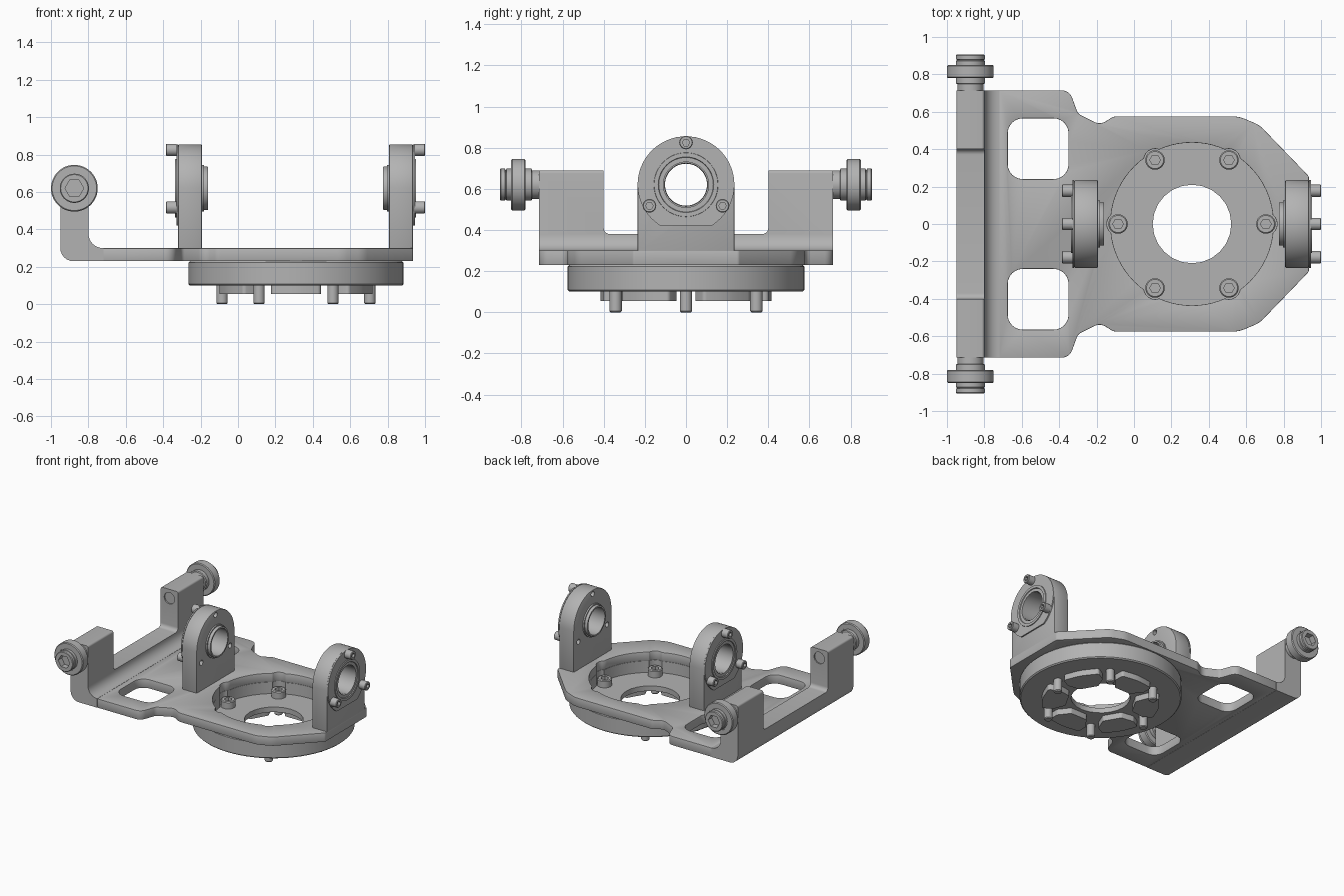
import bpy, bmesh
from math import sin, cos, tan, pi, radians
from mathutils import Matrix, Vector

if "Cube" in bpy.data.objects:
    bpy.data.objects.remove(bpy.data.objects["Cube"])

mat = bpy.data.materials.new("machined grey")
mat.use_nodes = True
GREY = (0.45, 0.45, 0.45, 1)
mat.diffuse_color = GREY
mat.node_tree.nodes["Principled BSDF"].inputs["Base Color"].default_value = GREY

# Frames mapping local z to a world axis
Z = Matrix.Identity(4)
X = Matrix(((0, 0, 1, 0), (1, 0, 0, 0), (0, 1, 0, 0), (0, 0, 0, 1)))   # local (y, z, x)
Y = Matrix(((1, 0, 0, 0), (0, 0, 1, 0), (0, 1, 0, 0), (0, 0, 0, 1)))   # local (x, z, y)
parts = []


def finish(name, bm, frame):
    bmesh.ops.transform(bm, matrix=frame, verts=bm.verts)
    bmesh.ops.recalc_face_normals(bm, faces=bm.faces)
    mesh = bpy.data.meshes.new(name)
    bm.to_mesh(mesh)
    bm.free()
    mesh.materials.append(mat)
    obj = bpy.data.objects.new(name, mesh)
    bpy.context.collection.objects.link(obj)
    parts.append(obj)
    return obj


def prism(name, pts, a, b, frame=Z):
    bm = bmesh.new()
    face = bm.faces.new([bm.verts.new((p[0], p[1], a)) for p in pts])
    top = bmesh.ops.extrude_face_region(bm, geom=[face])["geom"]
    verts = [v for v in top if isinstance(v, bmesh.types.BMVert)]
    bmesh.ops.translate(bm, vec=(0, 0, b - a), verts=verts)
    return finish(name, bm, frame)


def lathe(name, profile, frame=Z, sides=48):
    bm = bmesh.new()
    rings = [[bm.verts.new((r * cos(2 * pi * i / sides), r * sin(2 * pi * i / sides), h))
              for i in range(sides)] for r, h in profile]
    for lo, hi in zip(rings, rings[1:]):
        for i in range(sides):
            j = (i + 1) % sides
            bm.faces.new((lo[i], lo[j], hi[j], hi[i]))
    bmesh.ops.remove_doubles(bm, verts=bm.verts, dist=1e-5)
    return finish(name, bm, frame)


def circle(r, n=48, cx=0, cy=0):
    return [(cx + r * cos(2 * pi * i / n), cy + r * sin(2 * pi * i / n)) for i in range(n)]


def rounded(corners, steps=6):
    """Polygon from (x, y, radius) corners with true arc fillets."""
    out = []
    for i, (x, y, r) in enumerate(corners):
        p = Vector((x, y))
        u = (Vector(corners[i - 1][:2]) - p).normalized()
        v = (Vector(corners[(i + 1) % len(corners)][:2]) - p).normalized()
        if r == 0:
            out.append(p)
            continue
        half = u.angle(v) / 2
        c = p + (u + v).normalized() * (r / sin(half))
        a, b = p + u * (r / tan(half)) - c, p + v * (r / tan(half)) - c
        sweep = a.angle_signed(b)
        for k in range(steps + 1):
            t = -sweep * k / steps
            out.append(c + Vector((a.x * cos(t) - a.y * sin(t), a.x * sin(t) + a.y * cos(t))))
    return out


def rect(x0, x1, y0, y1, r):
    return rounded([(x0, y0, r), (x1, y0, r), (x1, y1, r), (x0, y1, r)])


def bake(obj):
    graph = bpy.context.evaluated_depsgraph_get()
    obj.data = bpy.data.meshes.new_from_object(obj.evaluated_get(graph))
    obj.modifiers.clear()


def cut(obj, *cutters):
    for c in cutters:
        mod = obj.modifiers.new("cut", "BOOLEAN")
        mod.operation, mod.solver, mod.object = "DIFFERENCE", "EXACT", c
    bake(obj)


def drop(*cutters):
    for c in cutters:
        parts.remove(c)
        bpy.data.objects.remove(c)


def bevel(obj, width):
    mod = obj.modifiers.new("bevel", "BEVEL")
    mod.width, mod.segments, mod.limit_method = width, 2, "ANGLE"
    mod.angle_limit = radians(40)
    bake(obj)


def socket_screw(name, r, head, shaft_r, shaft, frame):
    """Cap screw with its seat at local z = 0 and the shaft below."""
    e = r * 0.12
    obj = lathe(name, [(0, -shaft), (shaft_r - e, -shaft), (shaft_r, e - shaft), (shaft_r, 0), (r, 0),
                       (r, head - e), (r - e, head), (0, head)], frame, 24)
    key = prism("key", circle(r * 0.55, 6), head * 0.4, head + 0.1, frame)
    cut(obj, key)
    drop(key)


CX, AXLE = 0.31, 0.62
centre = Matrix.Translation((CX, 0, 0))

# Base plate outline, upper half mirrored
half = [(0.935, 0.255, 0.02), (0.67, 0.53, 0.15), (0.56, 0.575, 0.15), (-0.11, 0.575, 0.06),
        (-0.18, 0.53, 0.06), (-0.3, 0.59, 0.04), (-0.345, 0.715, 0.06), (-0.72, 0.715, 0)]
plate = prism("base_plate", rounded(half + [(x, -y, r) for x, y, r in reversed(half)]), 0.23, 0.30)
for s in (-1, 1):
    y0, y1 = sorted((s * 0.24, s * 0.565))
    window = prism("window", rect(-0.675, -0.35, y0, y1, 0.08), 0.1, 0.5)
    cut(plate, window)
    drop(window)

# Round housing under the plate with a pocket notched for the screws
housing = lathe("round_housing", [(0, 0.10), (0.567, 0.10), (0.575, 0.108), (0.575, 0.222),
                                  (0.567, 0.23), (0, 0.23)], centre, 72)
pocket = prism("pocket", circle(0.435, 72), 0.14, 0.5, centre)
bore = prism("bore", circle(0.21, 24), 0, 0.5, centre)
cut(plate, pocket)
cut(housing, pocket, bore)
for k in range(6):
    a = k * pi / 3
    notch = prism("notch", circle(0.06, 20, 0.395 * cos(a), 0.395 * sin(a)), 0.14, 0.5, centre)
    cut(plate, notch)
    cut(housing, notch)
    drop(notch)
drop(pocket, bore)
bevel(plate, 0.005)

# Housing screws and wedge pads below
for k in range(6):
    spin = centre @ Matrix.Rotation(k * pi / 3, 4, "Z")
    socket_screw("housing_screw", 0.052, 0.055, 0.03, 0.14, spin @ Matrix.Translation((0.395, 0, 0.14)))
    pad = prism("wedge_pad", rounded([(0.24, -0.07, 0.02), (0.32, -0.133, 0.02), (0.40, -0.133, 0.02),
                                      (0.42, 0, 0.3), (0.40, 0.133, 0.02), (0.32, 0.133, 0.02),
                                      (0.24, 0.07, 0.02)], 4),
                0.055, 0.102, spin @ Matrix.Rotation(pi / 6, 4, "Z"))

# Bent side wall with two raised ends
wall = prism("side_wall", rounded([(-0.95, 0.23, 0.07), (-0.72, 0.23, 0), (-0.72, 0.30, 0),
                                   (-0.80, 0.30, 0.078), (-0.80, 0.69, 0.015), (-0.95, 0.69, 0.015)]),
             -0.715, 0.715, Y)
gap = prism("gap", rect(-0.40, 0.40, 0.38, 1.2, 0.03), -1.2, -0.7, X)
pin_hole = prism("pin_hole", circle(0.045, 24, -0.875, AXLE), -0.9, 0.9, Y)
cut(wall, gap, pin_hole)
drop(gap, pin_hole)

# Rollers on pins at both ends of the wall
for s in (-1, 1):
    frame = Matrix.Translation((-0.875, 0, AXLE)) @ Matrix.Rotation(-s * pi / 2, 4, "X")
    pin = lathe("roller_pin", [(0, 0.41), (0.045, 0.41), (0.045, 0.71), (0.07, 0.71), (0.07, 0.748),
                               (0.078, 0.752), (0.078, 0.78), (0.065, 0.78), (0.065, 0.85),
                               (0.078, 0.85), (0.078, 0.872), (0.072, 0.874), (0.072, 0.878),
                               (0.078, 0.88), (0.078, 0.9), (0.073, 0.905), (0, 0.905)], frame)
    key = prism("key", circle(0.05, 6), 0.86, 1, frame)
    cut(pin, key)
    drop(key)
    lathe("roller", [(0.06, 0.785), (0.085, 0.785), (0.085, 0.78), (0.119, 0.78), (0.125, 0.786),
                     (0.125, 0.844), (0.119, 0.85), (0.085, 0.85), (0.085, 0.845), (0.06, 0.845)], frame)

# Two bearing posts; local z points outward along x
arch = [(0.235 * cos(i * pi / 32), 0.235 * sin(i * pi / 32)) for i in range(33)]
outline = arch + [(-0.235, -0.33), (0.235, -0.33)]
flat = [(0.235 * cos(radians(a)), 0.235 * sin(radians(a))) for a in range(-58, 239, 4)]
for side, face, s in (("inner", -0.32, -1), ("outer", 0.935, 1)):
    turn = Z if s > 0 else Matrix.Rotation(pi, 4, "Z")
    frame = Matrix.Translation((face, 0, AXLE)) @ turn @ X
    post = prism(side + "_post", outline, -0.127, 0, frame)
    bevel(post, 0.006)
    flange = prism(side + "_bearing_flange", flat, 0, 0.01, frame)
    hole = prism("hole", circle(0.11), -0.3, 0.3, frame)
    cut(post, hole)
    cut(flange, hole)
    drop(hole)
    lathe(side + "_bearing", [(0.105, 0.005), (0.105, -0.145), (0.102, -0.16), (0.114, -0.16), (0.116, -0.156),
                              (0.116, -0.138), (0.125, -0.138), (0.125, -0.12), (0.11, -0.12),
                              (0.112, 0.0), (0.13, 0.004), (0.135, 0.016), (0.155, 0.016), (0.158, 0.0)], frame)
    for k in range(3):
        a = pi / 2 + k * 2 * pi / 3
        at = (0.205 * cos(a), 0.205 * sin(a))
        tap = prism("tap", circle(0.02, 16, *at), -0.2, -0.09, frame)
        cut(post, tap)
        drop(tap)
        socket_screw("flange_screw", 0.033, 0.055, 0.018, 0.05, frame @ Matrix.Translation((*at, 0.01)))

# Smooth the curved surfaces, keep edges crisp
bpy.ops.object.select_all(action="DESELECT")
for obj in parts:
    obj.select_set(True)
bpy.context.view_layer.objects.active = parts[0]
bpy.ops.object.shade_smooth_by_angle(angle=radians(35))
